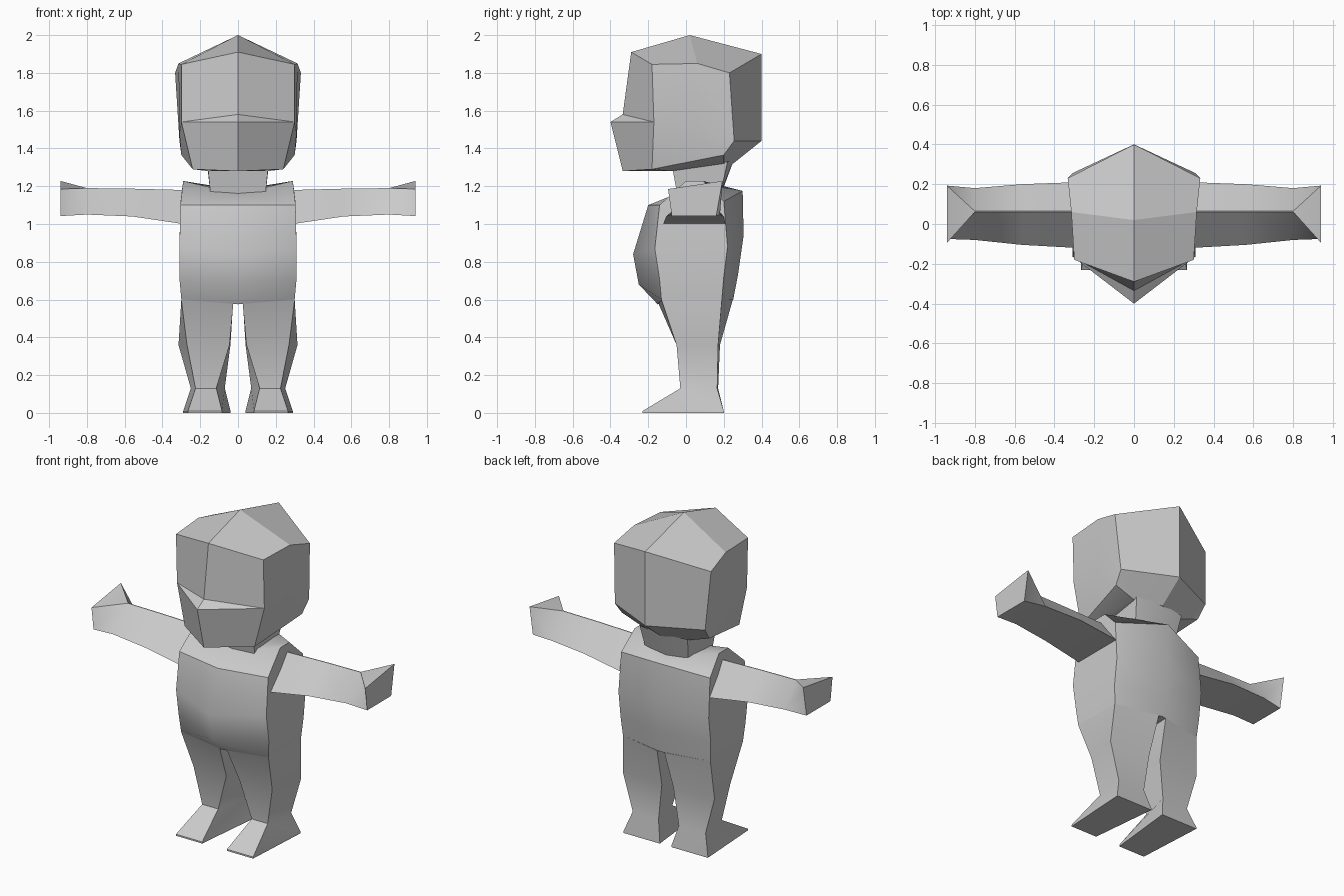
import bpy, bmesh, math

if "Cube" in bpy.data.objects:
    bpy.data.objects.remove(bpy.data.objects["Cube"])

grey = bpy.data.materials.new("plain_grey")
grey.diffuse_color = (0.6, 0.6, 0.6, 1)
grey.use_nodes = True
grey.node_tree.nodes["Principled BSDF"].inputs["Base Color"].default_value = grey.diffuse_color


def finish(name, bm, angle):
    """Mirror the half across x = 0, fix normals and make the object."""
    bmesh.ops.mirror(bm, geom=bm.verts[:] + bm.edges[:] + bm.faces[:],
                     axis='X', merge_dist=0.001)
    bmesh.ops.remove_doubles(bm, verts=bm.verts[:], dist=0.001)
    bmesh.ops.recalc_face_normals(bm, faces=bm.faces[:])
    mesh = bpy.data.meshes.new(name)
    bm.to_mesh(mesh)
    bm.free()
    mesh.materials.append(grey)
    mesh.shade_smooth()
    mesh.set_sharp_from_angle(angle=math.radians(angle))
    obj = bpy.data.objects.new(name, mesh)
    bpy.context.collection.objects.link(obj)
    return obj


def loft(name, rings, closed, angle=35, cap_start=True, cap_end=True):
    """Skin a stack of rings; open rings are halves that meet at x = 0."""
    bm = bmesh.new()
    rows = [[bm.verts.new(p) for p in ring] for ring in rings]
    for a, b in zip(rows, rows[1:]):
        n = len(a)
        for i in range(n if closed else n - 1):
            j = (i + 1) % n
            bm.faces.new((a[i], a[j], b[j], b[i]))
    if cap_start:
        bm.faces.new(rows[0])
    if cap_end:
        bm.faces.new(rows[-1])
    return finish(name, bm, angle)


# Head: half cage with a jutting muzzle
P = dict(
    crown=(0, .02, 2.0), front_top=(0, -.29, 1.91), front_side=(.30, -.18, 1.845),
    mid_top=(.315, .06, 1.85), back_side=(.333, .23, 1.80), back_top=(0, .40, 1.90),
    brow=(0, -.335, 1.58), tip=(0, -.40, 1.54), cheek=(.30, -.17, 1.54),
    mid=(.31, .04, 1.48), back_low=(.31, .255, 1.44), back_bottom=(0, .40, 1.44),
    jaw=(.30, .20, 1.365), chin_side=(.24, -.18, 1.29), chin=(0, -.335, 1.28),
    neck_front=(0, -.08, 1.28), neck_side=(.16, -.08, 1.28),
    neck_back_side=(.17, .20, 1.32), neck_back=(0, .25, 1.32))
head_faces = [
    "crown front_top front_side mid_top", "crown mid_top back_side back_top",
    "front_top brow cheek front_side", "brow tip cheek", "tip chin chin_side cheek",
    "front_side cheek mid mid_top", "mid_top mid back_low back_side",
    "back_side back_low back_bottom back_top", "cheek chin_side mid",
    "mid chin_side jaw", "mid jaw back_low", "chin neck_front neck_side chin_side",
    "chin_side neck_side neck_back_side jaw", "jaw neck_back_side back_low",
    "back_low neck_back_side neck_back back_bottom",
    "neck_front neck_back neck_back_side neck_side"]
bm = bmesh.new()
V = {k: bm.verts.new(p) for k, p in P.items()}
for f in head_faces:
    bm.faces.new([V[k] for k in f.split()])
finish("head", bm, 17)

# Neck
loft("neck", [
    [(0, -.045, 1.15), (.145, -.045, 1.15), (.145, .185, 1.17), (0, .19, 1.17)],
    [(0, -.07, 1.285), (.158, -.07, 1.285), (.165, .22, 1.33), (0, .25, 1.33)]],
    closed=False, angle=30, cap_start=False, cap_end=False)

# Torso: front centre, front side, back side, back centre
loft("torso", [
    [(0, -.05, 1.16), (.29, -.0, 1.228), (.29, .09, 1.228), (0, .19, 1.18)],
    [(0, -.20, 1.10), (.305, -.14, 1.10), (.305, .20, 1.12), (0, .30, 1.175)],
    [(0, -.28, .84), (.31, -.165, .87), (.31, .22, .88), (0, .305, .94)],
    [(0, -.25, .68), (.31, -.14, .71), (.31, .20, .72), (0, .275, .73)],
    [(0, -.15, .575), (.30, -.13, .60), (.30, .19, .60), (0, .25, .60)]],
    closed=False, angle=40)

# Legs and wedge feet: front inner, front outer, back outer, back inner
loft("legs", [
    [(.025, -.145, .577), (.30, -.13, .60), (.30, .19, .60), (.025, .248, .60)],
    [(.045, -.05, .36), (.27, -.05, .36), (.315, .17, .36), (.04, .18, .36)],
    [(.115, -.03, .13), (.225, -.03, .13), (.25, .165, .13), (.07, .17, .13)],
    [(.085, -.23, .01), (.265, -.23, .01), (.29, .20, .01), (.04, .20, .01)],
    [(.085, -.23, 0), (.265, -.23, 0), (.29, .20, 0), (.04, .20, 0)]],
    closed=True, angle=40)


# Arms: three-sided tube with a top ridge, flaring to a four-cornered hand
def arm_ring(x, front, back, ridge, low):
    return [(x, .065, ridge), (x, .06, ridge), (x, front, low), (x, back, low)]


loft("arms", [
    arm_ring(.29, -.12, .21, 1.18, 1.0),
    arm_ring(.56, -.105, .20, 1.187, 1.04),
    arm_ring(.80, -.08, .18, 1.19, 1.05),
    [(.94, .193, 1.228), (.94, -.095, 1.185), (.94, -.075, 1.042), (.94, .16, 1.042)]],
    closed=True, angle=35)
